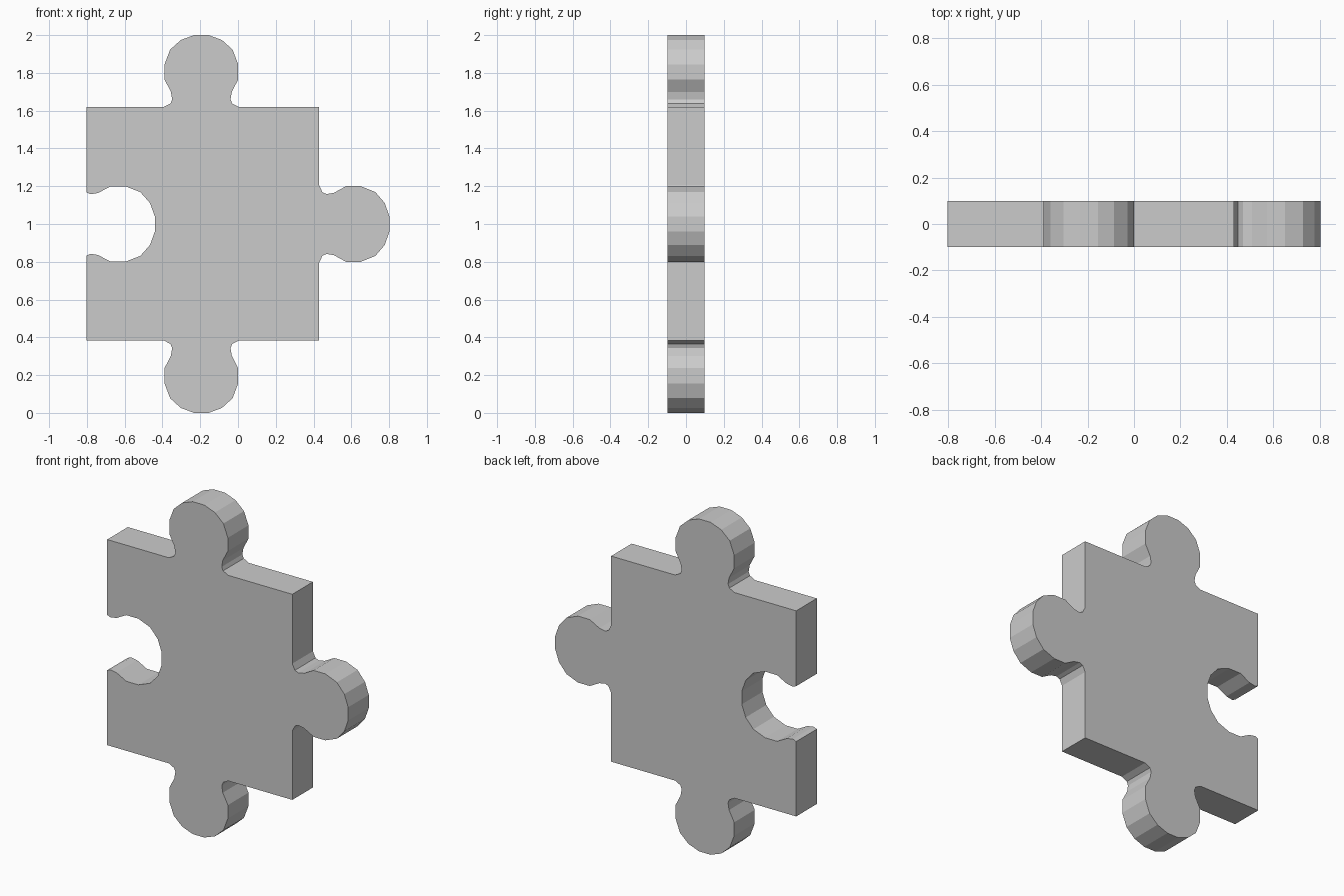
import bpy, bmesh

if "Cube" in bpy.data.objects:
    bpy.data.objects.remove(bpy.data.objects["Cube"])

# Half of the knob outline: (distance from knob axis, distance out from the edge)
KNOB = [(0.20, 0.0), (0.165, 0.018), (0.156, 0.04), (0.163, 0.08), (0.197, 0.145),
        (0.197, 0.225), (0.167, 0.303), (0.11, 0.354), (0.039, 0.38)]

L, R, B, T = -0.802, 0.43, 0.383, 1.62   # body edges
CX, CZ = -0.194, 1.0                      # knob axes
HALF = 0.098                              # half thickness


def knob(origin, along, out, width=1.0, height=0.38, skip=0, shift=0.0):
    """Mirror the half outline and place it on an edge, in walking order."""
    half = [(u * width, v * height / 0.38 - shift) for u, v in KNOB[skip:]]
    half[0] = (half[0][0], max(half[0][1], 0.0))
    full = [(-u, v) for u, v in half] + half[::-1]
    return [(origin[0] + along[0] * u + out[0] * v,
             origin[1] + along[1] * u + out[1] * v) for u, v in full]


# Outline, counter-clockwise seen from the front
outline = [(L, B)]
outline += knob((CX, B), (1, 0), (0, -1), 0.99, B)
outline += [(R, B)]
outline += knob((R, CZ), (0, 1), (1, 0), 1.015, 0.802 - R)
outline += [(R, T), ]
outline += knob((CX, T), (-1, 0), (0, 1), 0.99, 2.0 - T)
outline += [(L, T)]
# Socket on the left, a knob turned inwards
outline += knob((L, CZ), (0, -1), (1, 0), 1.01, 0.38, 1, 0.018)

# Extrude the outline into a plate
bm = bmesh.new()
face = bm.faces.new([bm.verts.new((x, -HALF, z)) for x, z in outline])
ext = bmesh.ops.extrude_face_region(bm, geom=[face])
bmesh.ops.translate(bm, vec=(0, 2 * HALF, 0),
                    verts=[g for g in ext["geom"] if isinstance(g, bmesh.types.BMVert)])
bmesh.ops.recalc_face_normals(bm, faces=bm.faces)
mesh = bpy.data.meshes.new("puzzle_piece")
bm.to_mesh(mesh)
bm.free()
bpy.context.collection.objects.link(bpy.data.objects.new("puzzle_piece", mesh))
